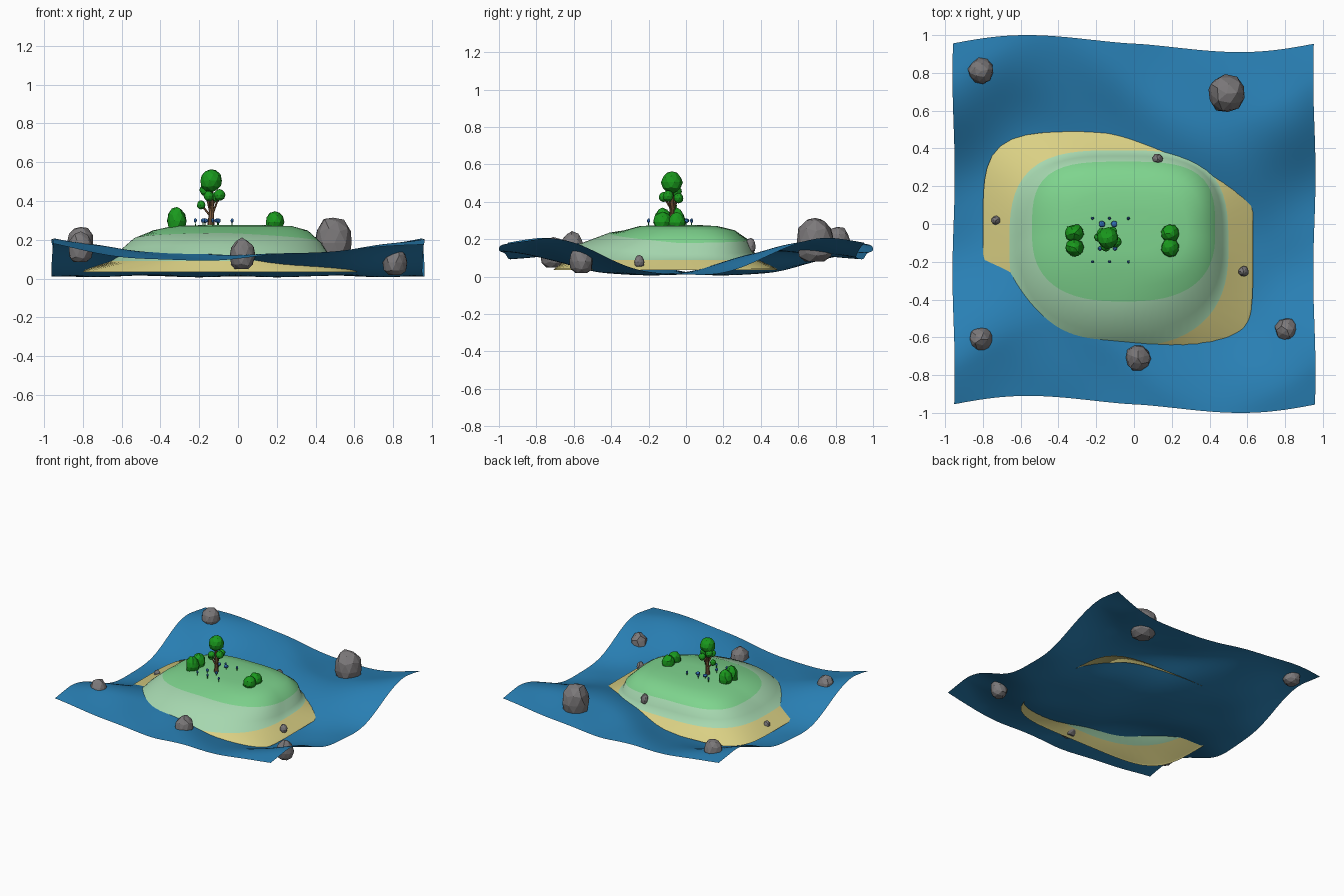
import bpy, bmesh, math, random
from mathutils import Vector, Matrix

if "Cube" in bpy.data.objects:
    bpy.data.objects.remove(bpy.data.objects["Cube"])

random.seed(4)


def mat(name, r, g, b):
    m = bpy.data.materials.new(name)
    m.diffuse_color = (r, g, b, 1)
    m.use_nodes = True
    m.node_tree.nodes["Principled BSDF"].inputs["Base Color"].default_value = m.diffuse_color
    return m


SEA = mat("sea blue", 0.022, 0.215, 0.46)
SAND = mat("sand", 0.70, 0.63, 0.23)
PALE = mat("pale grass", 0.38, 0.68, 0.43)
GRASS = mat("grass", 0.21, 0.66, 0.27)
ROCK = mat("rock grey", 0.20, 0.19, 0.195)
LEAF = mat("leaf green", 0.010, 0.32, 0.012)
BARK = mat("bark brown", 0.20, 0.10, 0.045)
PETAL = mat("flower blue", 0.03, 0.15, 0.45)


def finish(bm, name, mats, smooth=False, recalc=True):
    if recalc:
        bmesh.ops.recalc_face_normals(bm, faces=bm.faces)
    for f in bm.faces:
        f.smooth = smooth
    me = bpy.data.meshes.new(name)
    bm.to_mesh(me)
    bm.free()
    ob = bpy.data.objects.new(name, me)
    for m in mats:
        me.materials.append(m)
    bpy.context.collection.objects.link(ob)
    return ob


# Sea: a wavy sheet whose trough winds from side to side
def sea_height(x, y):
    u = abs(x) / 0.96
    s = abs(y + 0.28 * (1 - 0.6 * u) * math.sin(math.pi * x / 0.96))
    if s < 0.75:
        f = math.sin(math.pi / 2 * s / 0.75) ** 3
    else:
        t = s - 0.75
        f = 1 - 0.9 * t * t / (0.05 + t)
    ripple = 0.005 * math.sin(11 * x + 4 * y) * math.sin(9 * y)
    return 0.012 + f * (0.11 + 0.085 * u * u) + ripple


bm = bmesh.new()
bmesh.ops.create_grid(bm, x_segments=60, y_segments=60, size=1)
for v in bm.verts:
    x, y = v.co.x * 0.955, v.co.y * 0.955
    bend = min(1, abs(x) / 0.96) ** 1.3
    v.co = (x + 0.006 * math.sin(6 * y),
            y - 0.045 * math.copysign(math.sin(math.pi * bend), x),
            max(0, sea_height(x, y)))
finish(bm, "sea", [SEA], True, False)


# Island: open shell of lofted rounded-rectangle rings, coloured by band
# (x min, x max, y min, y max, z, back roundness, front roundness, band colour)
RINGS = [
    (-0.80, 0.63, -0.71, 0.49, 0.035, 5.0, 5.0, 0),
    (-0.79, 0.62, -0.70, 0.48, 0.045, 5.0, 5.0, 0),
    (-0.66, 0.50, -0.65, 0.39, 0.090, 3.2, 2.5, 1),
    (-0.61, 0.47, -0.57, 0.36, 0.140, 3.2, 2.4, 1),
    (-0.54, 0.43, -0.41, 0.33, 0.200, 3.4, 2.6, 2),
    (-0.44, 0.36, -0.33, 0.26, 0.248, 3.2, 2.6, 2),
    (-0.34, 0.28, -0.25, 0.17, 0.270, 3.0, 2.6, 2),
    (-0.18, 0.14, -0.15, 0.07, 0.276, 2.6, 2.6, 2),
]
N = 72
bm = bmesh.new()
loops = []
for i, (x0, x1, y0, y1, z, nb, nf, band) in enumerate(RINGS):
    ring = []
    for k in range(N):
        a = 2 * math.pi * k / N
        c, s = math.cos(a), math.sin(a)
        n = nb if s > 0 else nf
        r = (abs(c) ** n + abs(s) ** n) ** (-1 / n)
        lift = 0
        if 3 <= i <= 4:      # front slope bulges, right side drops steeper
            lift = 0.035 * max(0, -s) - 0.02 * max(0, c)
        ring.append(bm.verts.new(((x0 + x1) / 2 + (x1 - x0) / 2 * r * c,
                                  (y0 + y1) / 2 + (y1 - y0) / 2 * r * s,
                                  z + lift)))
    loops.append(ring)
for i in range(len(loops) - 1):
    for k in range(N):
        j = (k + 1) % N
        f = bm.faces.new((loops[i][k], loops[i][j], loops[i + 1][j], loops[i + 1][k]))
        f.material_index = RINGS[i][7]
bm.faces.new(loops[-1]).material_index = 2
island = finish(bm, "island", [SAND, PALE, GRASS], True, False)
bpy.context.view_layer.objects.active = island
island.select_set(True)
bpy.ops.object.shade_smooth_by_angle(angle=math.radians(40))


# Faceted lump used for rocks and foliage
def lump(bm, centre, size, jitter, flat=None):
    res = bmesh.ops.create_icosphere(bm, subdivisions=2, radius=1)
    spin = Matrix.Rotation(random.uniform(0, 6), 3, 'Z')
    for v in res['verts']:
        p = spin @ v.co * (1 + random.uniform(-jitter, jitter))
        if flat is not None:
            p.z = max(p.z, flat)
        v.co = Vector(centre) + Vector(p[i] * size[i] for i in range(3))


# Rocks: x, y, radius, z bottom, z top
ROCKS = [
    (-0.81, 0.81, 0.068, 0.12, 0.27), (0.49, 0.69, 0.102, 0.08, 0.32),
    (-0.81, -0.61, 0.067, 0.085, 0.24), (0.02, -0.71, 0.067, 0.05, 0.21),
    (0.81, -0.56, 0.064, 0.02, 0.165), (0.125, 0.345, 0.028, 0.13, 0.205),
    (-0.73, 0.02, 0.024, 0.04, 0.095), (0.58, -0.25, 0.027, 0.05, 0.115),
]
for x, y, r, z0, z1 in ROCKS:
    bm = bmesh.new()
    h = (z1 - z0) / 1.75
    lump(bm, (x, y, z1 - h), (r, r, h), 0.07, -0.75)
    finish(bm, "rock", [ROCK])


# Tapered stick between two points
def stick(bm, a, b, r1, r2, sides=6):
    a, b = Vector(a), Vector(b)
    d = b - a
    m = Matrix.Translation((a + b) / 2) @ d.to_track_quat('Z', 'Y').to_matrix().to_4x4()
    bmesh.ops.create_cone(bm, cap_ends=True, segments=sides, radius1=r1,
                          radius2=r2, depth=d.length, matrix=m)


# Tree: trunk with branches, each ending in a leaf ball
T = Vector((-0.14, -0.075, 0))
BALLS = [
    ((0.00, 0.000, 0.505), 0.057), ((0.045, -0.020, 0.430), 0.029),
    ((-0.050, 0.005, 0.380), 0.022), ((-0.030, 0.025, 0.455), 0.028),
    ((0.025, 0.035, 0.420), 0.026), ((-0.010, -0.045, 0.425), 0.026),
]
bm = bmesh.new()
stick(bm, T + Vector((0, 0, 0.26)), T + Vector((0.004, 0, 0.36)), 0.019, 0.012, 8)
stick(bm, T + Vector((0.004, 0, 0.355)), T + Vector((0, 0, 0.48)), 0.012, 0.008, 8)
for k, (p, r) in enumerate(BALLS[1:]):
    stick(bm, T + Vector((0, 0, 0.31 + 0.012 * k)), T + Vector(p), 0.007, 0.004)
finish(bm, "tree_trunk", [BARK])
bm = bmesh.new()
for p, r in BALLS:
    lump(bm, T + Vector(p), (r, r, r * 1.05), 0.06)
finish(bm, "tree_leaves", [LEAF])

# Bushes: two lumps each
for x, top in ((-0.315, 0.37), (0.19, 0.35)):
    bm = bmesh.new()
    for y, dz in ((-0.05, -0.005), (-0.125, 0.0)):
        h = (top + dz - 0.262) / 1.5
        lump(bm, (x, y, top + dz - h), (0.049, 0.049, h), 0.08, -0.6)
    finish(bm, "bush", [LEAF])

# Flowers around the tree: thin stem and small blue head
FLOWERS = [(-0.17, 0.0, 0.017), (-0.105, 0.0, 0.017), (-0.18, -0.13, 0.011),
           (-0.10, -0.13, 0.011)]
FLOWERS += [(x, y, 0.008) for y in (0.03, -0.2) for x in (-0.22, -0.13, -0.03)]
stems, heads = bmesh.new(), bmesh.new()
for x, y, r in FLOWERS:
    stick(stems, (x, y, 0.262), (x, y, 0.298), 0.003, 0.002, 5)
    lump(heads, (x, y, 0.299), (r, r, 0.012), 0.05)
finish(stems, "flower_stems", [LEAF])
finish(heads, "flower_heads", [PETAL])
